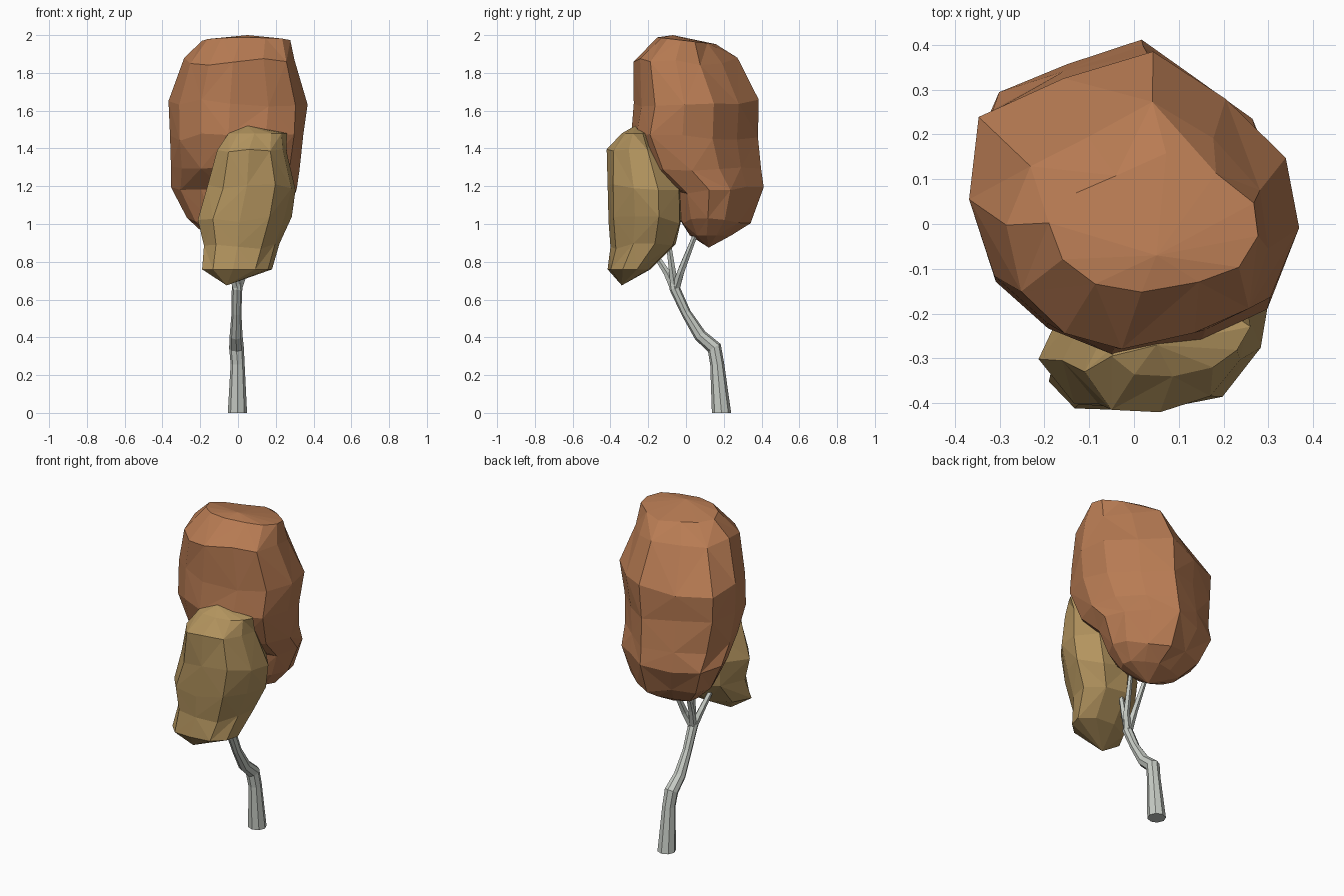
import bpy, bmesh, math, random
from mathutils import Vector

if "Cube" in bpy.data.objects:
    bpy.data.objects.remove(bpy.data.objects["Cube"])

random.seed(4)


def material(name, rgb):
    m = bpy.data.materials.new(name)
    m.diffuse_color = (*rgb, 1)
    m.use_nodes = True
    m.node_tree.nodes["Principled BSDF"].inputs["Base Color"].default_value = m.diffuse_color
    return m


RUST = material("rust leaves", (0.48, 0.20, 0.087))
OCHRE = material("ochre leaves", (0.45, 0.297, 0.113))
BARK = material("pale grey bark", (0.57, 0.60, 0.555))


def finish(bm, name, mat):
    bmesh.ops.recalc_face_normals(bm, faces=bm.faces[:])
    me = bpy.data.meshes.new(name)
    bm.to_mesh(me)
    bm.free()
    me.materials.append(mat)
    ob = bpy.data.objects.new(name, me)
    bpy.context.collection.objects.link(ob)
    return ob


def normalised(outline):
    """Fit an outline into the -1..1 square."""
    xs, ys = zip(*outline)
    cx, cy = (max(xs) + min(xs)) / 2, (max(ys) + min(ys)) / 2
    hx, hy = (max(xs) - min(xs)) / 2, (max(ys) - min(ys)) / 2
    return [((x - cx) / hx, (y - cy) / hy) for x, y in outline]


def crown(name, mat, outline, rings, bottom, top, jitter, tilt=0):
    """Faceted foliage: the outline is fitted to each ring (z, x0, x1, y0, y1, corners).
    Corners fill out or trim the ring at back right, back left, front left, front right."""
    bm = bmesh.new()
    shape = normalised(outline)
    n = len(shape)
    loops = []
    for z, x0, x1, y0, y1, corners in rings:
        loop = []
        last = len(loops) == len(rings) - 1
        for u, v in shape:
            k = corners[(0 if u > 0 else 1) if v > 0 else (2 if u < 0 else 3)]
            extreme = max(abs(u), abs(v)) > 0.97
            s = 1 if extreme else 1 + (random.random() - 0.5) * jitter
            s *= 1 + k * min(1, 2 * abs(u * v))
            dz = -tilt * v if last else (random.random() - 0.5) * 0.04 if loops else 0
            loop.append(bm.verts.new(((x0 + x1) / 2 + u * s * (x1 - x0) / 2,
                                      (y0 + y1) / 2 + v * s * (y1 - y0) / 2, z + dz)))
        loops.append(loop)
    for k, (a, b) in enumerate(zip(loops, loops[1:])):
        for i in range(n):
            j = (i + 1) % n
            if (i + k) % 2:
                bm.faces.new((a[i], a[j], b[j]))
                bm.faces.new((a[i], b[j], b[i]))
            else:
                bm.faces.new((a[i], a[j], b[i]))
                bm.faces.new((a[j], b[j], b[i]))
    for loop, tip in ((loops[0], bottom), (loops[-1], top)):
        c = bm.verts.new(tip)
        for i in range(n):
            bm.faces.new((loop[i], loop[(i + 1) % n], c))
    return finish(bm, name, mat)


def limb(name, path, sides, flat_base=False):
    """Tapered tube through (x, y, z, radius) points."""
    bm = bmesh.new()
    pts = [Vector(p[:3]) for p in path]
    loops = []
    for i, p in enumerate(pts):
        t = (pts[min(i + 1, len(pts) - 1)] - pts[max(i - 1, 0)]).normalized()
        if flat_base and i == 0:
            t = Vector((0, 0, 1))
        u = Vector((1, 0, 0))
        u = (u - t * u.dot(t)).normalized()
        v = t.cross(u)
        loops.append([bm.verts.new(p + path[i][3] * (u * math.cos(a) + v * math.sin(a)))
                      for a in (2 * math.pi * k / sides for k in range(sides))])
    for a, b in zip(loops, loops[1:]):
        for i in range(sides):
            j = (i + 1) % sides
            bm.faces.new((a[i], a[j], b[j], b[i]))
    bm.faces.new(loops[0])
    bm.faces.new(loops[-1])
    return finish(bm, name, BARK)


# Trunk: thick upright foot, sharp forward bend, slim upper stem
limb("trunk", [(-0.003, 0.188, 0, 0.051), (-0.002, 0.165, 0.26, 0.037),
               (-0.008, 0.15, 0.345, 0.039), (-0.01, 0.075, 0.41, 0.034),
               (-0.008, 0.0, 0.53, 0.026), (-0.005, -0.06, 0.66, 0.028),
               (-0.005, -0.07, 0.70, 0.02)], 8, True)

# Branches fanning out of the fork into the crowns
fork = (-0.005, -0.058, 0.65, 0.024)
for name, mid, end in (
        ("branch_back_right", (0.03, -0.03, 0.74, 0.019), (0.07, 0.06, 0.97, 0.012)),
        ("branch_back_left", (-0.02, -0.02, 0.77, 0.018), (-0.04, 0.06, 0.97, 0.012)),
        ("branch_middle", (0.01, -0.075, 0.77, 0.018), (0.02, -0.10, 0.95, 0.012)),
        ("branch_front", (-0.03, -0.10, 0.74, 0.019), (-0.06, -0.19, 0.88, 0.012))):
    limb(name, [fork, mid, end], 5)

# Tall rear crown, bulging forward above the smaller one
crown("large_crown", RUST,
      [(0.365, -0.02), (0.345, 0.155), (0.21, 0.305), (0.045, 0.42), (-0.155, 0.355),
       (-0.35, 0.26), (-0.365, 0.05), (-0.305, -0.14), (-0.19, -0.26), (-0.04, -0.32),
       (0.16, -0.27), (0.30, -0.19)],
      [(0.94, -0.17, 0.17, 0.02, 0.24, (0, 0, 0, 0)),
       (1.02, -0.27, 0.25, -0.04, 0.345, (-.06, -.08, 0, 0)),
       (1.18, -0.355, 0.31, -0.08, 0.42, (-.14, -.14, 0, 0)),
       (1.30, -0.355, 0.315, -0.22, 0.405, (-.10, -.08, 0, .08)),
       (1.46, -0.36, 0.335, -0.29, 0.385, (-.05, -.03, 0, .08)),
       (1.64, -0.368, 0.363, -0.275, 0.385, (0, 0, .02, .04)),
       (1.86, -0.285, 0.295, -0.275, 0.27, (.04, -.16, .07, .04)),
       (1.97, -0.19, 0.275, -0.15, 0.155, (.08, -.22, .06, .02))],
      (0.0, 0.12, 0.875), (0.05, -0.07, 2.0), 0.04, 0.018)

# Smaller crown in front, lower down
crown("small_crown", OCHRE,
      [(-0.215, -0.31), (-0.13, -0.41), (0.015, -0.42), (0.18, -0.39), (0.27, -0.28),
       (0.305, -0.15), (0.2, -0.04), (0.03, -0.03), (-0.12, -0.14)],
      [(0.76, -0.19, 0.18, -0.415, -0.19, (0, .15, 0, 0)),
       (0.88, -0.18, 0.22, -0.40, -0.06, (0, .25, 0, 0)),
       (1.02, -0.213, 0.285, -0.41, -0.025, (0, .15, 0, 0)),
       (1.20, -0.16, 0.31, -0.415, -0.025, (-.03, 0, 0, 0)),
       (1.38, -0.11, 0.27, -0.42, -0.10, (-.1, 0, 0, -.08)),
       (1.48, -0.05, 0.26, -0.34, -0.18, (0, 0, 0, -.15))],
      (-0.06, -0.34, 0.675), (0.05, -0.27, 1.52), 0.05)
